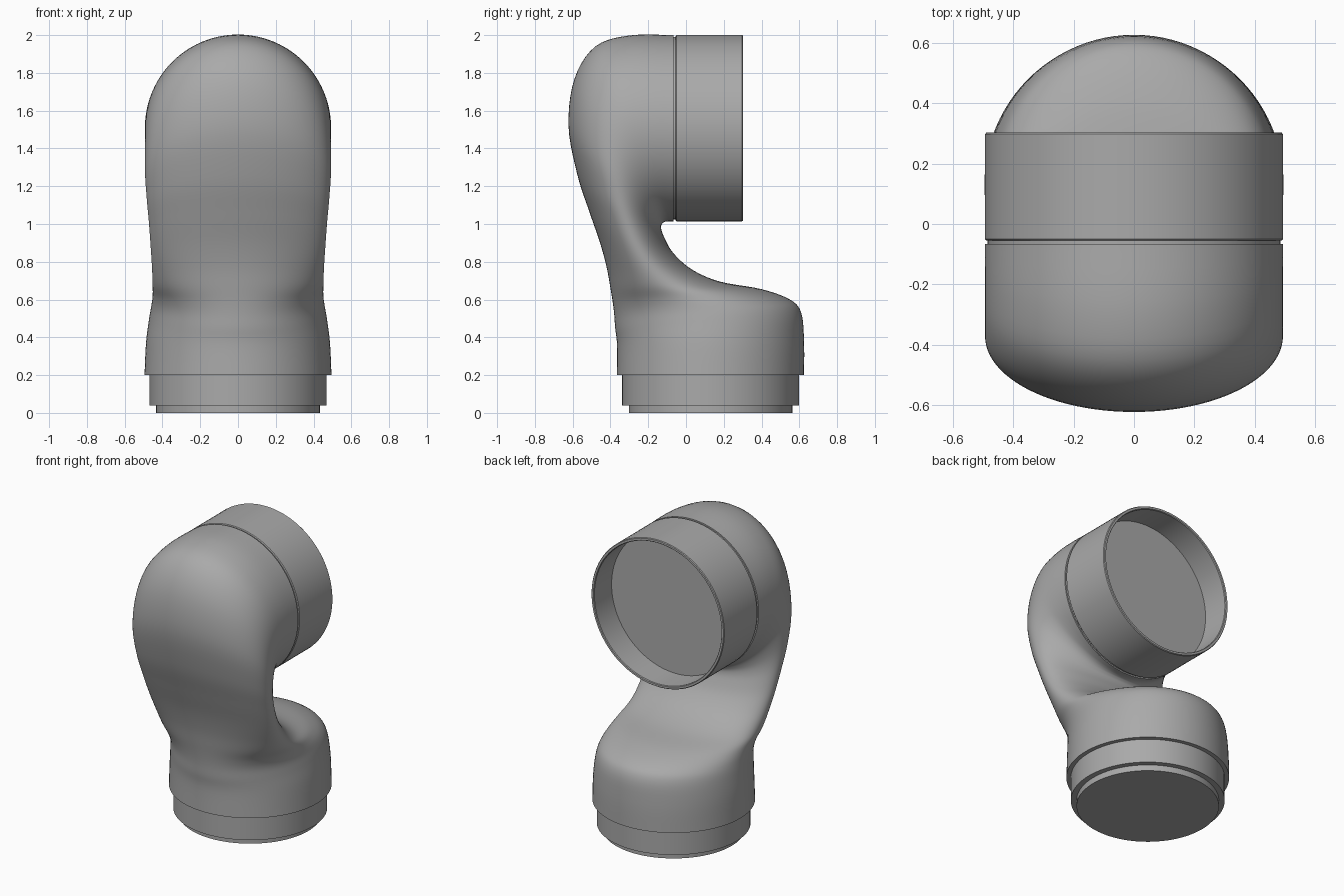
import bpy
import bmesh
from math import cos, sin, tau, radians
from mathutils import Vector, Matrix

SEGMENTS = 96
STEPS = 5

default = bpy.data.objects.get("Cube")
if default:
    bpy.data.objects.remove(default, do_unlink=True)

# One plain grey for every part
grey = bpy.data.materials.new("plain grey")
grey.use_nodes = True
colour = (0.4, 0.4, 0.4, 1)
grey.diffuse_color = colour
grey.node_tree.nodes["Principled BSDF"].inputs["Base Color"].default_value = colour


def skin_rings(name, rings, matrix=Matrix.Identity(4)):
    """Bridge a list of closed rings, cap both ends and shade the result."""
    bm = bmesh.new()
    loops = [[bm.verts.new(matrix @ point) for point in ring] for ring in rings]
    for lower, upper in zip(loops, loops[1:]):
        for i in range(SEGMENTS):
            j = (i + 1) % SEGMENTS
            bm.faces.new((lower[i], lower[j], upper[j], upper[i]))
    bm.faces.new(loops[0])
    bm.faces.new(loops[-1])
    bmesh.ops.recalc_face_normals(bm, faces=bm.faces)
    mesh = bpy.data.meshes.new(name)
    bm.to_mesh(mesh)
    bm.free()
    mesh.materials.append(grey)
    part = bpy.data.objects.new(name, mesh)
    bpy.context.collection.objects.link(part)
    bpy.ops.object.select_all(action="DESELECT")
    part.select_set(True)
    bpy.context.view_layer.objects.active = part
    bpy.ops.object.shade_smooth_by_angle(angle=radians(35))
    return part


def ellipse(outer, inner, width):
    """Ring spanning two points of the side profile with a given half width."""
    middle, reach = (outer + inner) / 2, (outer - inner) / 2
    side = Vector((width, 0, 0))
    angles = [tau * i / SEGMENTS for i in range(SEGMENTS)]
    return [middle + reach * cos(a) + side * sin(a) for a in angles]


def turned(name, profile, matrix):
    """Lathe a (radius, height) profile around its own z axis."""
    rings = [ellipse(Vector((0, -r, h)), Vector((0, r, h)), r) for r, h in profile]
    return skin_rings(name, rings, matrix)


def blend(a, b, c, d, t):
    """Smooth curve from b to c."""
    return b + (c - a) * t / 2 + (2 * a - 5 * b + 4 * c - d) * t**2 / 2 \
        + (3 * b - a - 3 * c + d) * t**3 / 2


# Body sections: front point (y, z), back point (y, z), half width
sections = [
    (-.365, .2, .625, .2, .495),
    (-.365, .36, .625, .38, .487),
    (-.375, .45, .61, .53, .472),
    (-.38, .52, .55, .6, .46),
    (-.387, .58, .4, .655, .452),
    (-.4, .66, .18, .695, .452),
    (-.42, .77, .03, .76, .455),
    (-.455, .9, -.07, .85, .462),
    (-.51, 1.06, -.12, .94, .471),
    (-.575, 1.26, -.132, .985, .482),
    (-.622, 1.52, -.123, 1.005, .492),
    (-.59, 1.77, -.11, 1.012, .493),
    (-.48, 1.94, -.095, 1.014, .493),
    (-.3, 1.998, -.08, 1.014, .493),
    (-.067, 2, -.067, 1.014, .493),
]
padded = [sections[0]] + sections + [sections[-1]]
body_rings = []
for group in zip(padded, padded[1:], padded[2:], padded[3:]):
    for step in range(STEPS):
        fy, fz, by, bz, w = [blend(*values, step / STEPS) for values in zip(*group)]
        body_rings.append(ellipse(Vector((0, fy, fz)), Vector((0, by, bz)), w))
fy, fz, by, bz, w = sections[-1]
body_rings.append(ellipse(Vector((0, fy, fz)), Vector((0, by, bz)), w))
skin_rings("curved_body", body_rings)

# Stepped collar under the body
base = Matrix.Translation((0, .13, 0))
turned("base_collar", [(.433, 0), (.433, .04), (.468, .04), (.468, .21)], base)

# Open socket facing backwards, with a narrow seam ring and a recessed floor
socket_axis = Matrix.Translation((0, 0, 1.507)) @ Matrix.Rotation(radians(-90), 4, "X")
turned("seam_ring", [(.484, -.075), (.484, -.045)], socket_axis)
turned("open_socket", [
    (.488, -.055), (.493, -.05), (.493, .297), (.489, .302),
    (.476, .302), (.472, .297), (.472, .115),
], socket_axis)
